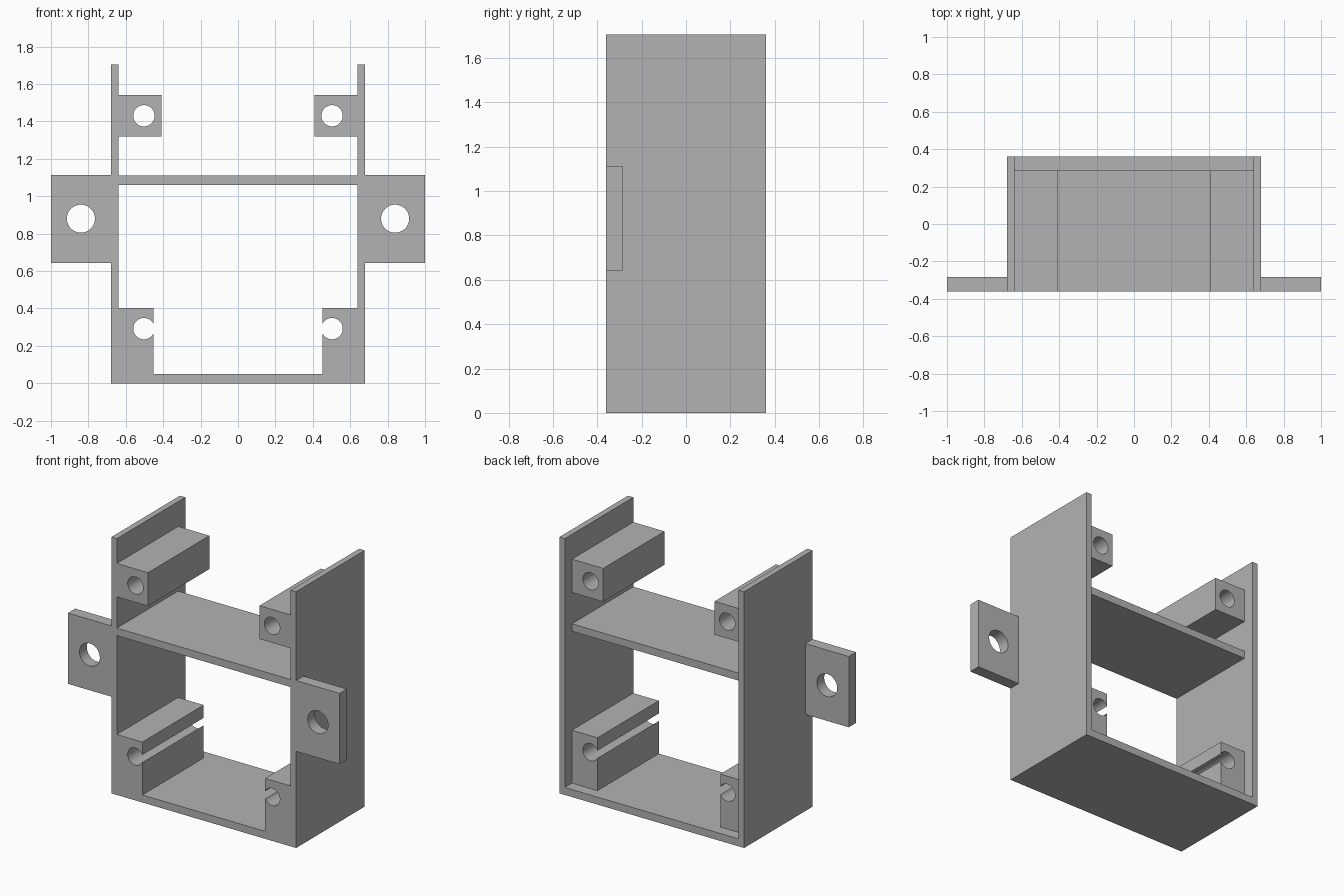
import bpy
import bmesh
from math import radians
from mathutils import Matrix, Vector

cube = bpy.data.objects.get("Cube")
if cube:
    bpy.data.objects.remove(cube, do_unlink=True)

# Plain grey for the whole bracket
GREY = (0.45, 0.45, 0.45, 1)
grey = bpy.data.materials.new("plain grey")
grey.use_nodes = True
grey.diffuse_color = GREY
grey.node_tree.nodes["Principled BSDF"].inputs["Base Color"].default_value = GREY

FRONT, BACK = -0.36, 0.36
INNER_BACK = 0.285          # shelf and screw blocks stop short of the back
OUTER, INNER = 0.68, 0.64   # side wall faces
FLOOR, TOP = 0.05, 1.705


def add_object(name, bm):
    bmesh.ops.recalc_face_normals(bm, faces=bm.faces)
    mesh = bpy.data.meshes.new(name)
    bm.to_mesh(mesh)
    bm.free()
    mesh.materials.append(grey)
    obj = bpy.data.objects.new(name, mesh)
    bpy.context.collection.objects.link(obj)
    return obj


def extrude_profile(name, points, y0, y1):
    """Extrude an outline in x and z from y0 to y1."""
    bm = bmesh.new()
    face = bm.faces.new([bm.verts.new((x, y0, z)) for x, z in points])
    extruded = bmesh.ops.extrude_face_region(bm, geom=[face])["geom"]
    verts = [v for v in extruded if isinstance(v, bmesh.types.BMVert)]
    bmesh.ops.translate(bm, verts=verts, vec=Vector((0, y1 - y0, 0)))
    return add_object(name, bm)


def slab(name, x0, x1, z0, z1, y1):
    return extrude_profile(name, [(x0, z0), (x1, z0), (x1, z1), (x0, z1)], FRONT, y1)


def apply(obj, modifier):
    bpy.ops.object.select_all(action="DESELECT")
    obj.select_set(True)
    bpy.context.view_layer.objects.active = obj
    bpy.ops.object.modifier_apply(modifier=modifier.name)


def drill(obj, x, z, radius):
    """Cut a round hole right through from front to back."""
    bm = bmesh.new()
    bmesh.ops.create_cone(
        bm, cap_ends=True, segments=48, radius1=radius, radius2=radius, depth=2,
        matrix=Matrix.Translation((x, 0, z)) @ Matrix.Rotation(radians(90), 4, "X"))
    cutter = add_object("hole_cutter", bm)
    cutter.hide_render = True
    cut = obj.modifiers.new("hole", "BOOLEAN")
    cut.operation = "DIFFERENCE"
    cut.solver = "EXACT"
    cut.object = cutter
    apply(obj, cut)
    bpy.data.objects.remove(cutter, do_unlink=True)
    bpy.ops.object.shade_smooth_by_angle(angle=radians(30))


# U-shaped frame: floor and both side walls
frame_half = [(INNER, FLOOR), (INNER, TOP), (OUTER, TOP), (OUTER, 0)]
extrude_profile("frame", frame_half + [(-x, z) for x, z in reversed(frame_half)],
                FRONT, BACK)

# Shelf between the walls
slab("shelf", -INNER, INNER, 1.06, 1.11, INNER_BACK)

# Drilled parts on both sides: extents in x and z, back, then hole x, z, radius
drilled_parts = {
    "mounting_ear": (OUTER, 1.0, 0.643, 1.114, -0.283, 0.84, 0.88, 0.075),
    "upper_screw_block": (0.41, INNER, 1.318, 1.54, INNER_BACK, 0.503, 1.43, 0.057),
    # This hole breaks out through the inner face and leaves a slot
    "lower_screw_block": (0.452, INNER, FLOOR, 0.402, INNER_BACK, 0.503, 0.292, 0.057),
}
for name, (x0, x1, z0, z1, y1, hole_x, hole_z, radius) in drilled_parts.items():
    part = slab(name, x0, x1, z0, z1, y1)
    drill(part, hole_x, hole_z, radius)
    apply(part, part.modifiers.new("both sides", "MIRROR"))
